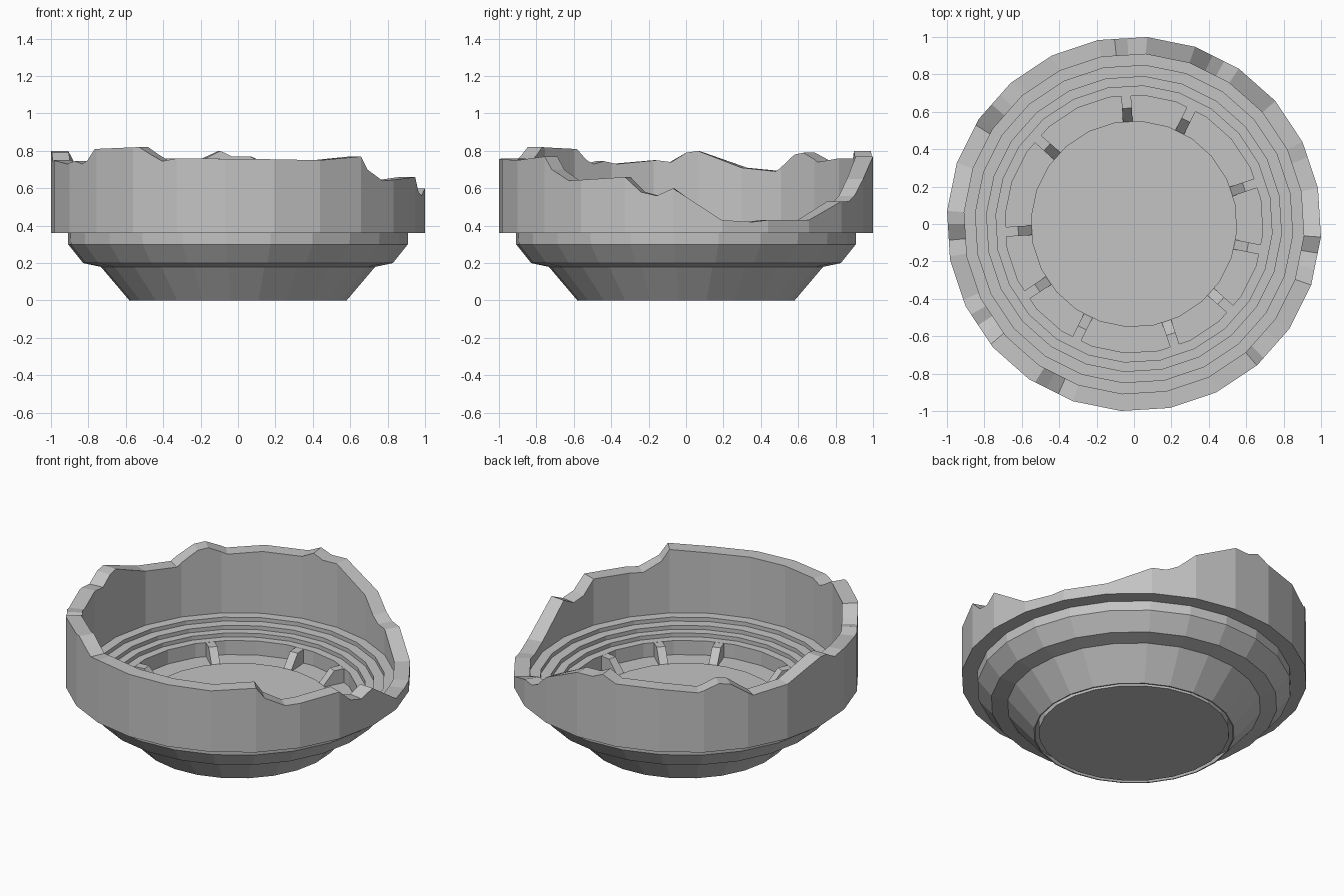
import bpy, bmesh
from math import radians, cos, sin

if "Cube" in bpy.data.objects:
    bpy.data.objects.remove(bpy.data.objects["Cube"], do_unlink=True)

SIDES = 24
STEP = 360 / SIDES
OFFSET = -4          # angle of one polygon corner, degrees
SEATS = 0.29         # height of the lowest tier
LEDGE = 0.2          # sunken ledge around the floor
FLOOR = 0.21

stone = bpy.data.materials.new("grey stone")
stone.use_nodes = True
GREY = (0.55, 0.55, 0.55, 1)
stone.diffuse_color = GREY
stone.node_tree.nodes["Principled BSDF"].inputs["Base Color"].default_value = GREY


def finish(name, bm):
    bmesh.ops.recalc_face_normals(bm, faces=bm.faces)
    mesh = bpy.data.meshes.new(name)
    bm.to_mesh(mesh)
    bm.free()
    mesh.materials.append(stone)
    obj = bpy.data.objects.new(name, mesh)
    bpy.context.collection.objects.link(obj)
    return obj


def on_polygon(radius, angle, z):
    """Point on the outline of the regular polygon at a given angle."""
    rel = (angle - OFFSET) % STEP - STEP / 2
    r = radius * cos(radians(STEP / 2)) / cos(radians(rel))
    return (r * cos(radians(angle)), r * sin(radians(angle)), z)


def bridge(bm, rings, closed):
    """Join matching rings of vertices with quads."""
    pairs = list(zip(rings, rings[1:]))
    if closed:
        pairs.append((rings[-1], rings[0]))
    for a, b in pairs:
        for i in range(len(a)):
            j = (i + 1) % len(a)
            bm.faces.new((a[i], a[j], b[j], b[i]))


def lathe(name, profile):
    """Turn a profile whose two ends are closed by flat caps."""
    bm = bmesh.new()
    rings = [[bm.verts.new(on_polygon(r, OFFSET + STEP * k, z)) for k in range(SIDES)]
             for r, z in profile]
    bridge(bm, rings, False)
    bm.faces.new(rings[0])
    bm.faces.new(rings[-1])
    return finish(name, bm)


# Bowl: tapered outside, stepped tiers inside, open groove underneath
lathe("tiered_bowl", [
    (0.54, 0.1), (0.655, 0.1), (0.575, 0), (0.582, 0), (0.735, 0.18), (0.83, 0.2),
    (0.91, 0.3), (0.912, 0.365), (0.85, 0.365), (0.85, 0.34), (0.79, 0.34),
    (0.79, 0.315), (0.74, 0.315), (0.74, SEATS), (0.69, SEATS), (0.69, LEDGE)])

# Round floor in the middle
lathe("arena_floor", [(0.552, 0), (0.552, FLOOR)])

# Broken top edge of the wall: angle and height
CREST = [
    (-49, .77), (-46, .7), (-39, .64), (-19, .66), (-14, .58), (-9, .56), (-4, .6),
    (11, .43), (21, .42), (26, .43), (41, .43), (56, .53), (61, .53),
    (65, .56), (71, .65), (86, .77), (92, .77), (96, .8), (101, .76), (116, .76),
    (129, .74), (136, .79), (140, .78), (148, .69), (161, .71), (176, .8),
    (180, .79), (185, .74), (190, .75), (204, .73), (209, .745), (213, .73),
    (216, .75), (220, .81), (238, .82), (242, .78), (246, .745), (251, .76),
    (281, .755), (296, .75), (311, .77)]


def crest_height(angle):
    for (a, za), (b, zb) in zip(CREST, CREST[1:]):
        if a <= angle <= b:
            return za + (zb - za) * (angle - a) / (b - a)


# Ruined outer wall
corners = [OFFSET + STEP * k for k in range(-3, SIDES - 3)]
columns = sorted({a for a, z in CREST[:-1]} | set(corners))
bm = bmesh.new()
rings = []
for radius, top in ((0.91, False), (1.002, False), (1.002, True), (0.91, True)):
    rings.append([bm.verts.new(on_polygon(radius, a, crest_height(a) if top else 0.36))
                  for a in columns])
bridge(bm, rings, True)
finish("ruined_wall", bm)

# Radial buttresses between the floor and the lowest tier
side = [(0.54, LEDGE - 0.01), (0.70, LEDGE - 0.01), (0.70, SEATS - 0.001),
        (0.62, SEATS - 0.001), (0.55, FLOOR)]
for k in (1, 4, 6, 9, 12, 14, 16, 19, 21, 23):
    angle = radians(OFFSET + STEP * (k + 0.5))
    bm = bmesh.new()
    loops = []
    for t in (-0.026, 0.026):
        loops.append([bm.verts.new((r * cos(angle) - t * sin(angle),
                                    r * sin(angle) + t * cos(angle), z))
                      for r, z in side])
        bm.faces.new(loops[-1])
    bridge(bm, loops, False)
    finish("buttress", bm)
